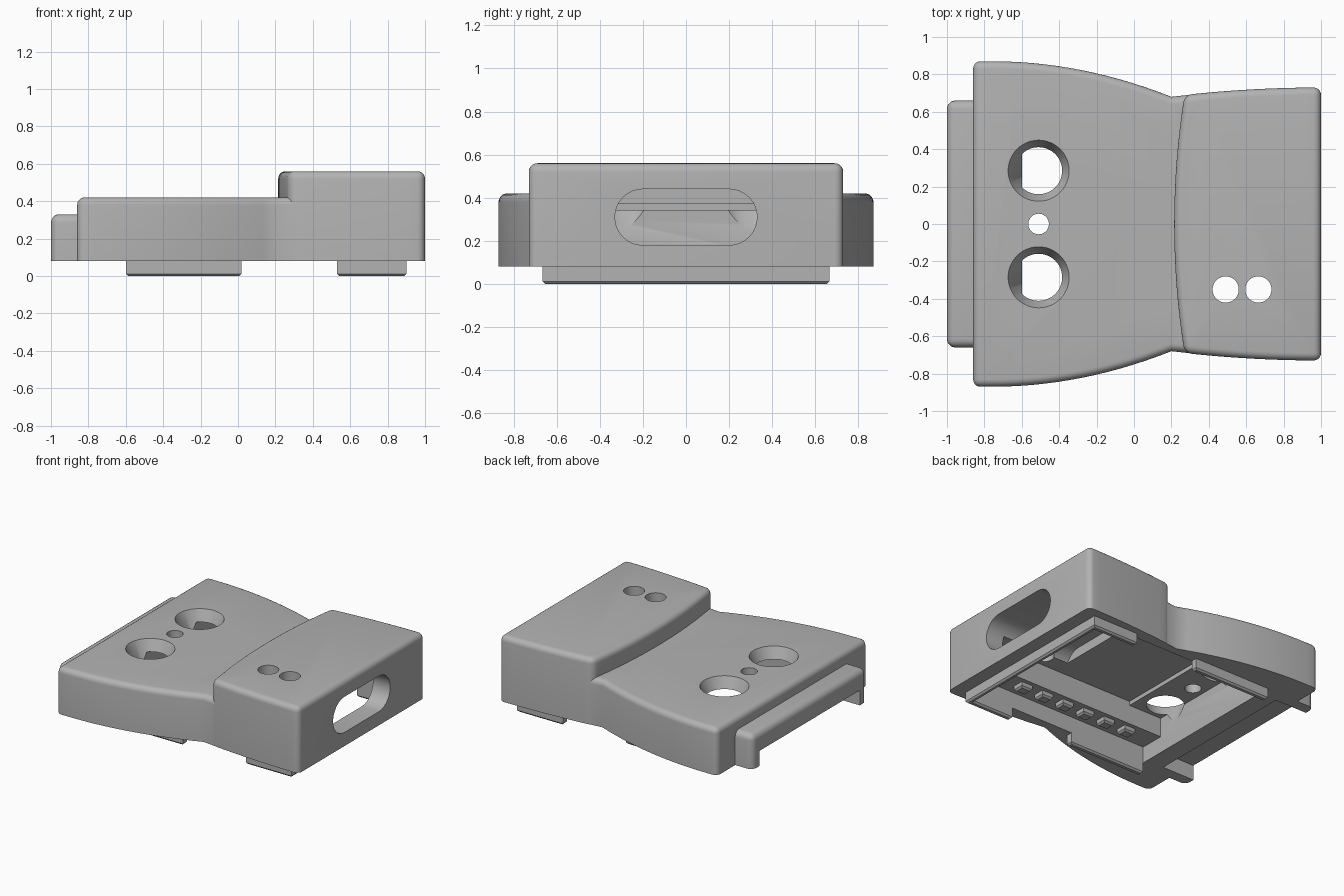
import bpy, bmesh, math
from mathutils import Matrix

cube = bpy.data.objects.get("Cube")
if cube:
    bpy.data.objects.remove(cube, do_unlink=True)

grey = bpy.data.materials.new("plain grey")
grey.use_nodes = True
COLOUR = (0.45, 0.45, 0.45, 1)
grey.diffuse_color = COLOUR
grey.node_tree.nodes["Principled BSDF"].inputs["Base Color"].default_value = COLOUR


def add_object(name, bm):
    bmesh.ops.recalc_face_normals(bm, faces=bm.faces)
    mesh = bpy.data.meshes.new(name)
    bm.to_mesh(mesh)
    bm.free()
    mesh.materials.append(grey)
    obj = bpy.data.objects.new(name, mesh)
    bpy.context.collection.objects.link(obj)
    return obj


def prism(name, outline, z0, z1, top=0, bottom=0, matrix=None):
    """Extrude an outline; round its top and corners, or chamfer its bottom."""
    bm = bmesh.new()
    face = bm.faces.new([bm.verts.new((x, y, z0)) for x, y in outline])
    moved = bmesh.ops.extrude_face_region(bm, geom=[face])["geom"]
    for v in moved:
        if isinstance(v, bmesh.types.BMVert):
            v.co.z = z1
    bmesh.ops.recalc_face_normals(bm, faces=bm.faces)

    def level(e, z):
        return all(abs(v.co.z - z) < 1e-5 for v in e.verts)

    if top:
        edges = [e for e in bm.edges if level(e, z1) or
                 (not level(e, z0) and e.calc_face_angle(0) > 0.7)]
        bmesh.ops.bevel(bm, geom=edges, offset=top, segments=5, profile=0.5, affect="EDGES")
    if bottom:
        edges = [e for e in bm.edges if level(e, z0)]
        bmesh.ops.bevel(bm, geom=edges, offset=bottom, segments=1, profile=0.5, affect="EDGES")
    if matrix:
        bm.transform(matrix)
    return add_object(name, bm)


def rect(x0, x1, y0, y1):
    return [(x0, y0), (x1, y0), (x1, y1), (x0, y1)]


def box(name, x0, x1, y0, y1, z0, z1, **kw):
    return prism(name, rect(x0, x1, y0, y1), z0, z1, **kw)


def cone(name, x, y, z0, z1, r0, r1):
    bm = bmesh.new()
    bmesh.ops.create_cone(bm, cap_ends=True, segments=48, radius1=r0, radius2=r1, depth=z1 - z0,
                          matrix=Matrix.Translation((x, y, (z0 + z1) / 2)))
    return add_object(name, bm)


def combine(target, other, operation):
    mod = target.modifiers.new("join", "BOOLEAN")
    mod.operation = operation
    mod.solver = "EXACT"
    mod.object = other
    bpy.context.view_layer.objects.active = target
    bpy.ops.object.modifier_apply(modifier=mod.name)
    bpy.data.objects.remove(other, do_unlink=True)


def mirrored(half):
    """Close a front-to-back outline from its +y half."""
    return half + [(x, -y) for x, y in reversed(half)]


# Low wide deck with curved flanks
flank = [(-0.86, 0.87), (-0.76, 0.87)]
for i in range(1, 15):
    t = i / 14
    flank.append((-0.76 + 0.96 * t, 0.87 - 0.19 * t ** 2))
body = prism("body", mirrored(flank + [(0.29, 0.69), (0.5, 0.69)]), 0.08, 0.42, top=0.04)

# Raised block with a bowed inner edge
side = [(0.27, 0.69)]
for i in range(1, 9):
    t = i / 8
    side.append((0.27 + 0.73 * t, 0.73 - 0.04 * (1 - t) ** 2))
bow = [(0.215 + 0.055 * (k / 8) ** 2, 0.69 * k / 8) for k in range(-7, 8)]
combine(body, prism("raised_block", mirrored(side) + bow, 0.08, 0.56, top=0.04), "UNION")

# End tongue with a foot at each side
combine(body, box("tongue", -1, -0.7, -0.66, 0.66, 0.08, 0.33, top=0.045), "UNION")
combine(body, box("tongue_gap", -1.1, -0.74, -0.58, 0.58, 0, 0.19), "DIFFERENCE")

# Hollow underside: shallow part, then deeper part
combine(body, box("shallow_hollow", -0.6, 0.86, -0.62, 0.62, 0, 0.34), "DIFFERENCE")
combine(body, box("deep_hollow", -0.33, 0.86, -0.62, 0.62, 0.2, 0.37), "DIFFERENCE")

# Long ledge beneath the front side
combine(body, box("ledge", -0.65, 0.72, -0.64, -0.44, 0.2, 0.39), "UNION")

# Oval end opening
R, MID = 0.13, 0.31
oval = []
for centre, start in ((0.2, -90), (-0.2, 90)):
    for i in range(17):
        a = math.radians(start + i * 180 / 16)
        oval.append((centre + R * math.cos(a), MID + R * math.sin(a)))
along_x = Matrix(((0, 0, 1, 0), (1, 0, 0, 0), (0, 1, 0, 0), (0, 0, 0, 1)))
combine(body, prism("opening", oval, 0.31, 1.1, matrix=along_x), "DIFFERENCE")

# Tapered holes, the small centre hole and the pair in the raised block
for y in (0.285, -0.285):
    combine(body, cone("tapered_hole", -0.51, y, 0.2, 0.43, 0.06, 0.168), "DIFFERENCE")
for x, y, r in ((-0.51, 0, 0.055), (0.49, -0.35, 0.07), (0.665, -0.35, 0.07)):
    combine(body, cone("round_hole", x, y, 0.05, 0.7, r, r), "DIFFERENCE")

# Lips below the rim
parts = [body]
u_lip = [(0.53, -0.665), (0.9, -0.665), (0.9, 0.665), (0.53, 0.665),
         (0.53, 0.62), (0.86, 0.62), (0.86, -0.62), (0.53, -0.62)]
parts.append(prism("end_lip", u_lip, 0, 0.1, bottom=0.012))
for name, y in (("front_lip", -0.6425), ("back_lip", 0.6425)):
    parts.append(box(name, -0.6, 0.02, y - 0.0225, y + 0.0225, 0, 0.1, bottom=0.012))

# Row of teeth under the ledge
for i in range(6):
    x = 0.53 - 0.178 * i
    parts.append(box("tooth_%d" % (i + 1), x - 0.045, x + 0.045, -0.55, -0.47, 0.16, 0.21,
                     bottom=0.012))

# Smooth the rounded surfaces, keeping hard edges
bpy.ops.object.select_all(action="DESELECT")
for obj in parts:
    obj.select_set(True)
bpy.context.view_layer.objects.active = body
bpy.ops.object.shade_smooth_by_angle(angle=math.radians(30))
